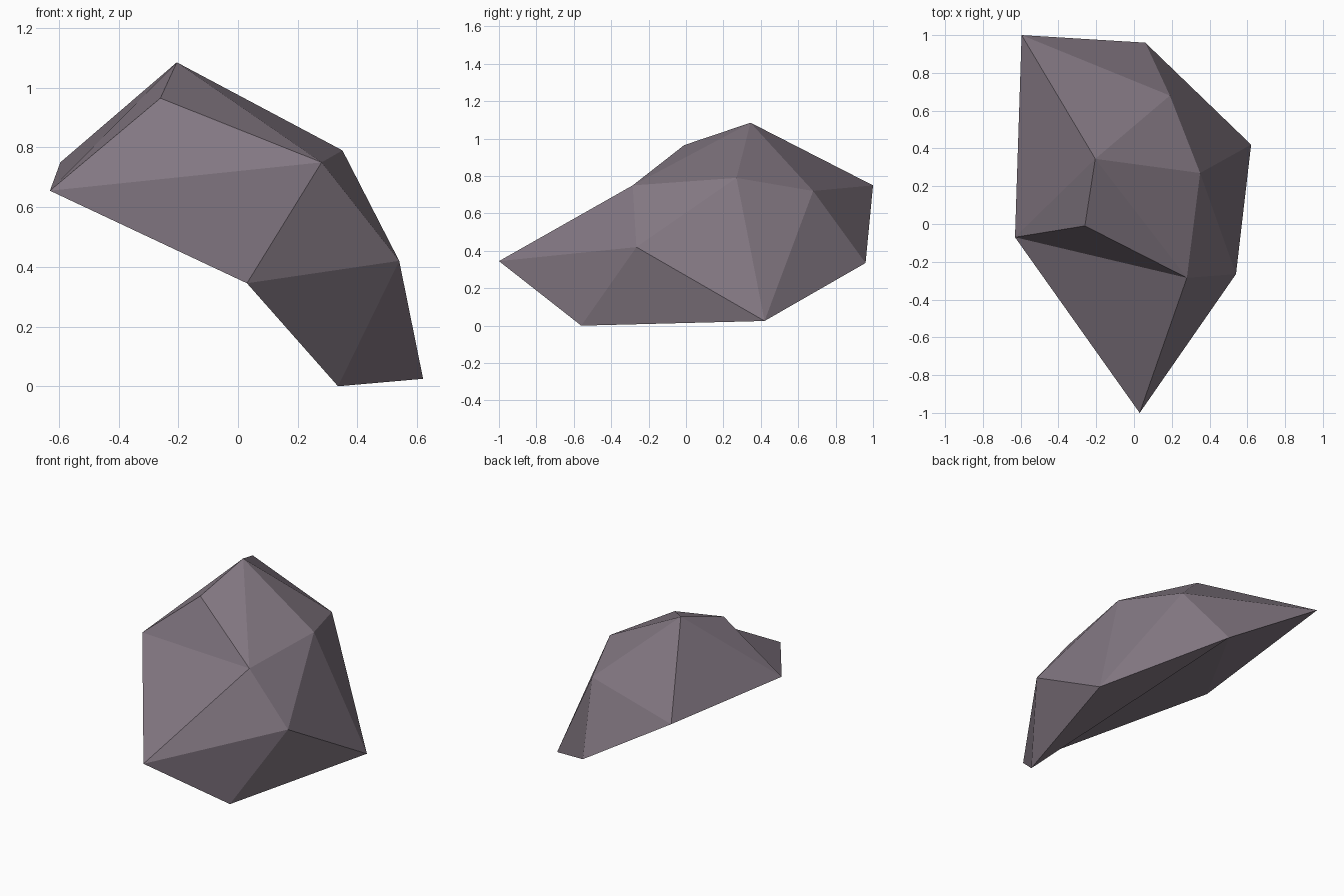
import bpy
import bmesh

default_cube = bpy.data.objects.get("Cube")
if default_cube:
    bpy.data.objects.remove(default_cube, do_unlink=True)


def make_material(name, colour):
    material = bpy.data.materials.new(name)
    material.use_nodes = True
    material.diffuse_color = colour
    shader = next(n for n in material.node_tree.nodes if n.type == "BSDF_PRINCIPLED")
    shader.inputs["Base Color"].default_value = colour
    shader.inputs["Roughness"].default_value = 0.9
    return material


# Corners of the boulder, keyed by a letter
corners = {
    # back, left and front rim, clockwise from the back
    "A": (-0.595, 1.0, 0.75),
    "B": (0.06, 0.96, 0.335),
    "C": (0.62, 0.42, 0.025),
    "K": (0.335, -0.56, 0.0),
    "E": (0.03, -1.0, 0.345),
    "F": (-0.63, -0.07, 0.655),
    # shoulder and crown
    "D": (0.54, -0.265, 0.42),
    "G": (-0.205, 0.345, 1.085),
    "H": (-0.26, -0.01, 0.965),
    "I": (0.28, -0.285, 0.75),
    "J": (0.35, 0.27, 0.79),
    "L": (0.19, 0.68, 0.72),
}

# Facets, grouped by the side of the boulder they cover
facets = {
    "crown": "HIG IJG FHG AFG",
    "front": "FEI FIH IED EKD",
    "left": "IDJ JDC KCD LJC",
    "back": "AGL ALB GLJ LCB",
    "underside": "BCK EKB EBF FBA",
}

bm = bmesh.new()
verts = {letter: bm.verts.new(place) for letter, place in corners.items()}
for group in facets.values():
    for facet in group.split():
        bm.faces.new([verts[letter] for letter in facet])
bmesh.ops.recalc_face_normals(bm, faces=bm.faces[:])

# Flat-shaded stone
mesh = bpy.data.meshes.new("boulder")
bm.to_mesh(mesh)
bm.free()
mesh.materials.append(make_material("mauve grey stone", (0.225, 0.185, 0.222, 1.0)))
boulder = bpy.data.objects.new("boulder", mesh)
bpy.context.collection.objects.link(boulder)
